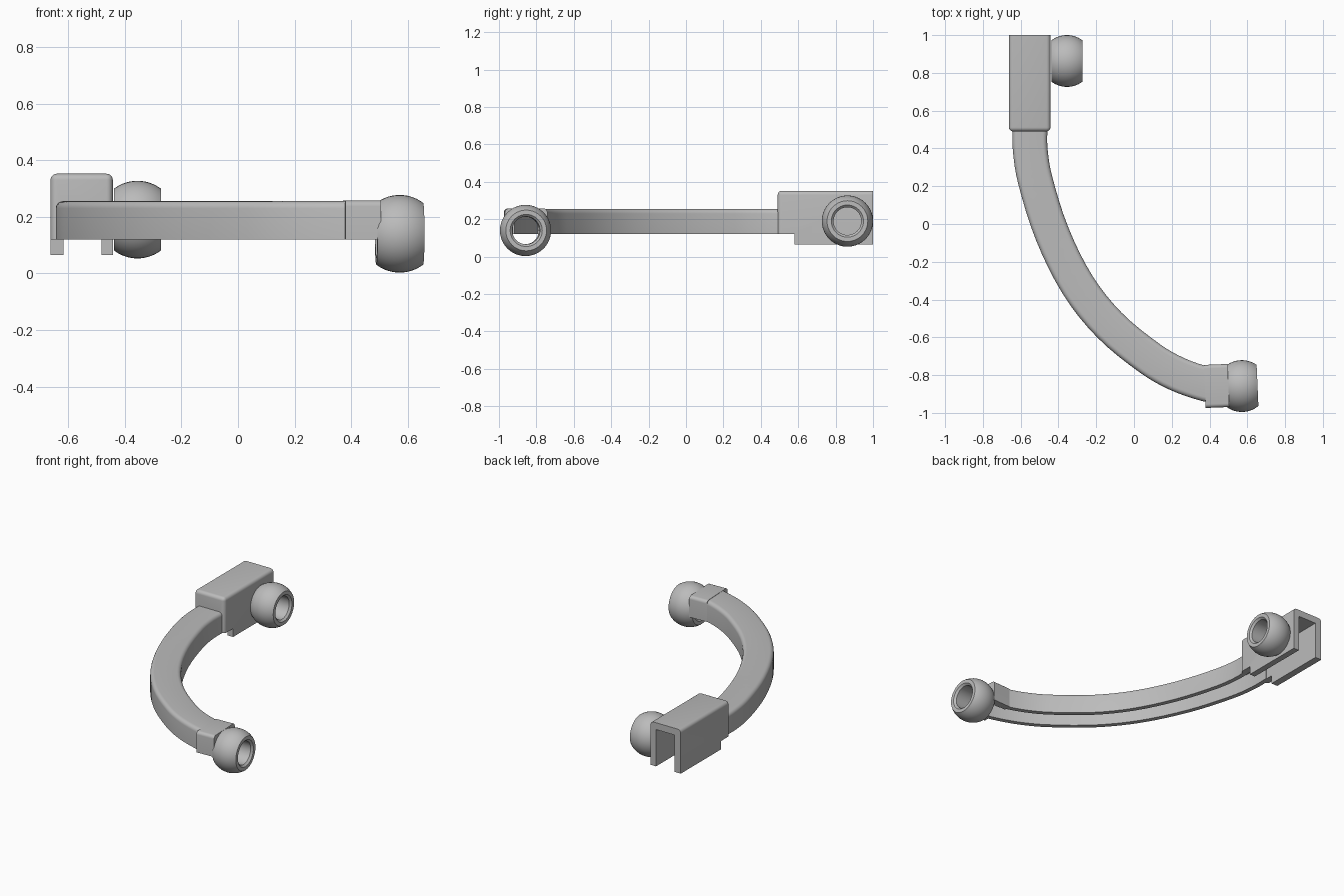
import bpy, bmesh, math
from mathutils import Vector, Matrix
from mathutils.geometry import interpolate_bezier

cube = bpy.data.objects.get("Cube")
if cube:
    bpy.data.objects.remove(cube, do_unlink=True)

grey = bpy.data.materials.new("plain grey")
grey.use_nodes = True
COLOUR = (0.5, 0.5, 0.5, 1)
grey.diffuse_color = COLOUR
grey.node_tree.nodes["Principled BSDF"].inputs["Base Color"].default_value = COLOUR


def finish(bm, name, smooth=True):
    bmesh.ops.recalc_face_normals(bm, faces=bm.faces)
    mesh = bpy.data.meshes.new(name)
    bm.to_mesh(mesh)
    bm.free()
    mesh.materials.append(grey)
    ob = bpy.data.objects.new(name, mesh)
    bpy.context.collection.objects.link(ob)
    if smooth:
        shade(ob)
    return ob


def shade(ob):
    bpy.ops.object.select_all(action='DESELECT')
    ob.select_set(True)
    bpy.context.view_layer.objects.active = ob
    bpy.ops.object.shade_smooth_by_angle(angle=math.radians(35))


def box(lo, hi):
    lo, hi = Vector(lo), Vector(hi)
    bm = bmesh.new()
    bmesh.ops.create_cube(bm, size=1)
    for v in bm.verts:
        v.co = (lo + hi) / 2 + v.co * (hi - lo)
    return bm


def channel_section(half, wall, z0, z1, r):
    """Upside-down U with rounded shoulders, as (across, z) points."""
    right = [(half - wall, z1 - wall), (half - wall, z0), (half, z0)]
    for i in range(6):
        a = i * math.pi / 10
        right.append((half - r + r * math.cos(a), z1 - r + r * math.sin(a)))
    return right + [(-u, z) for u, z in reversed(right)]


def sweep(name, path, section):
    bm = bmesh.new()
    rings = []
    for i, p in enumerate(path):
        t = (path[min(i + 1, len(path) - 1)] - path[max(i - 1, 0)]).normalized()
        side = Vector((-t.y, t.x, 0))
        rings.append([bm.verts.new((p.x + side.x * u, p.y + side.y * u, z))
                      for u, z in section])
    n = len(section)
    for a, b in zip(rings, rings[1:]):
        for k in range(n):
            bm.faces.new((a[k], a[(k + 1) % n], b[(k + 1) % n], b[k]))
    bm.faces.new(rings[0])
    bm.faces.new(rings[-1])
    return finish(bm, name)


def bored_ball(name, centre, turn):
    """Sphere with flat ends and a hole, turned around its x axis."""
    radius, half, bore = 0.137, 0.083, 0.074
    a0 = math.asin(half / radius)
    prof = [(radius * math.sin(a), radius * math.cos(a))
            for a in (-a0 + 2 * a0 * i / 14 for i in range(15))]
    prof += [(half, bore + 0.012), (half - 0.012, bore),
             (0.012 - half, bore), (-half, bore + 0.012)]
    bm = bmesh.new()
    n = 40
    rings = [[bm.verts.new((x, r * math.cos(k * math.tau / n), r * math.sin(k * math.tau / n)))
              for k in range(n)] for x, r in prof]
    for a, b in zip(rings, rings[1:] + rings[:1]):
        for k in range(n):
            bm.faces.new((a[k], a[(k + 1) % n], b[(k + 1) % n], b[k]))
    bm.transform(Matrix.Translation(centre) @ Matrix.Rotation(turn, 4, 'Z'))
    return finish(bm, name)


# Curved arm: hollow channel along a smooth path
knots = [Vector((x, y, 0)) for x, y in (
    (-0.55, 0.53), (-0.55, 0.4), (-0.525, 0.24), (-0.434, -0.05), (-0.297, -0.325),
    (-0.13, -0.535), (0.085, -0.712), (0.23, -0.795), (0.39, -0.85), (0.45, -0.855))]
path = []
for i in range(len(knots) - 1):
    a, b = knots[i], knots[i + 1]
    length = (b - a).length / 3
    ta = (b - knots[max(i - 1, 0)]).normalized() * length
    tb = (knots[min(i + 2, len(knots) - 1)] - a).normalized() * length
    path += interpolate_bezier(a, a + ta, b - tb, b, 5)[:-1]
path.append(knots[-1])
sweep("curved_arm", path, channel_section(0.092, 0.03, 0.12, 0.255, 0.025))

# Collar at the front end of the arm
collar = [Vector((0.375, -0.86, 0)), Vector((0.5, -0.855, 0))]
sweep("end_collar", collar, channel_section(0.114, 0.045, 0.12, 0.257, 0.02))

# Clamp block: rounded box with an open slot and a stepped underside
bm = box((-0.662, 0.49, 0.065), (-0.442, 1.0, 0.352))
edges = []
for e in bm.edges:
    mid = (e.verts[0].co + e.verts[1].co) / 2
    if mid.y < 0.9 and (mid.z > 0.3 or (mid.y < 0.5 and mid.z > 0.1)):
        edges.append(e)
bmesh.ops.bevel(bm, geom=edges, offset=0.022, segments=5, profile=0.5, affect='EDGES')
clamp = finish(bm, "clamp_block", smooth=False)
cutters = []
for lo, hi in (((-0.616, 0.54, -0.1), (-0.482, 1.1, 0.307)),
               ((-0.616, 0.4, -0.1), (-0.482, 0.6, 0.225)),
               ((-0.8, 0.4, -0.1), (-0.3, 0.58, 0.12))):
    cutter = finish(box(lo, hi), "slot_cutter", smooth=False)
    cutter.hide_render = True
    cutters.append(cutter)
    mod = clamp.modifiers.new("slot", 'BOOLEAN')
    mod.operation = 'DIFFERENCE'
    mod.solver = 'EXACT'
    mod.object = cutter
deps = bpy.context.evaluated_depsgraph_get()
cut_mesh = bpy.data.meshes.new_from_object(clamp.evaluated_get(deps))
clamp.modifiers.clear()
clamp.data = cut_mesh
for cutter in cutters:
    bpy.data.objects.remove(cutter, do_unlink=True)
shade(clamp)

# Bored balls on the clamp side and the arm end
bored_ball("clamp_ball", (-0.355, 0.863, 0.19), 0)
bored_ball("arm_end_ball", (0.571, -0.858, 0.14), math.radians(2.5))
